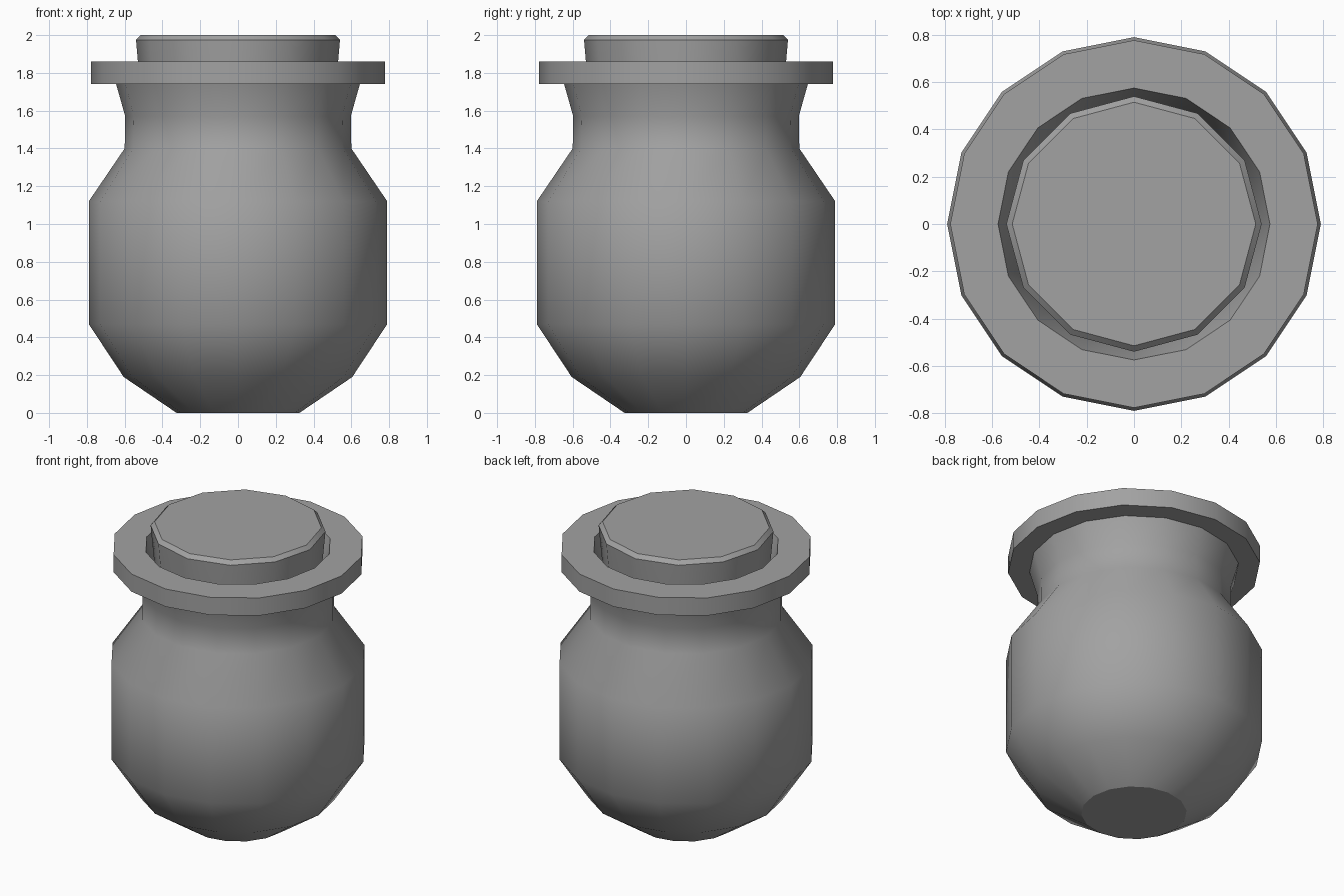
import bpy, bmesh, math

if "Cube" in bpy.data.objects:
    bpy.data.objects.remove(bpy.data.objects["Cube"])

grey = bpy.data.materials.new("stone grey")
grey.diffuse_color = (0.36, 0.36, 0.36, 1)
grey.use_nodes = True
grey.node_tree.nodes["Principled BSDF"].inputs["Base Color"].default_value = grey.diffuse_color


def lathe(name, profile, sides, sharp):
    """Revolve (radius, z) points around z, cap both ends; rings in sharp stay crisp."""
    bm = bmesh.new()
    rings = []
    for r, z in profile:
        rings.append([bm.verts.new((r * math.cos(2 * math.pi * i / sides),
                                    r * math.sin(2 * math.pi * i / sides), z))
                      for i in range(sides)])
    for a, b in zip(rings, rings[1:]):
        for i in range(sides):
            j = (i + 1) % sides
            bm.faces.new((a[i], a[j], b[j], b[i]))
    bm.faces.new(list(reversed(rings[0])))
    bm.faces.new(rings[-1])
    for f in bm.faces:
        f.smooth = True
    for k in sharp:
        for i in range(sides):
            bm.edges.get((rings[k][i], rings[k][(i + 1) % sides])).smooth = False
    bm.normal_update()
    me = bpy.data.meshes.new(name)
    bm.to_mesh(me)
    bm.free()
    me.materials.append(grey)
    ob = bpy.data.objects.new(name, me)
    bpy.context.collection.objects.link(ob)
    return ob


# jar: base, belly, shoulder, neck, flat rim, then the inside of the mouth
lathe("jar", [(0.325, 0), (0.605, 0.19), (0.79, 0.47), (0.79, 1.12), (0.60, 1.40),
              (0.597, 1.57), (0.645, 1.74), (0.777, 1.74), (0.777, 1.86),
              (0.575, 1.86), (0.49, 1.57), (0.49, 1.40)],
      16, [0, 6, 7, 8, 9, 11])

# tapered stopper with a chamfered top
lathe("stopper", [(0.50, 1.55), (0.53, 1.86), (0.54, 1.975), (0.515, 2.0)],
      12, [0, 2, 3])
